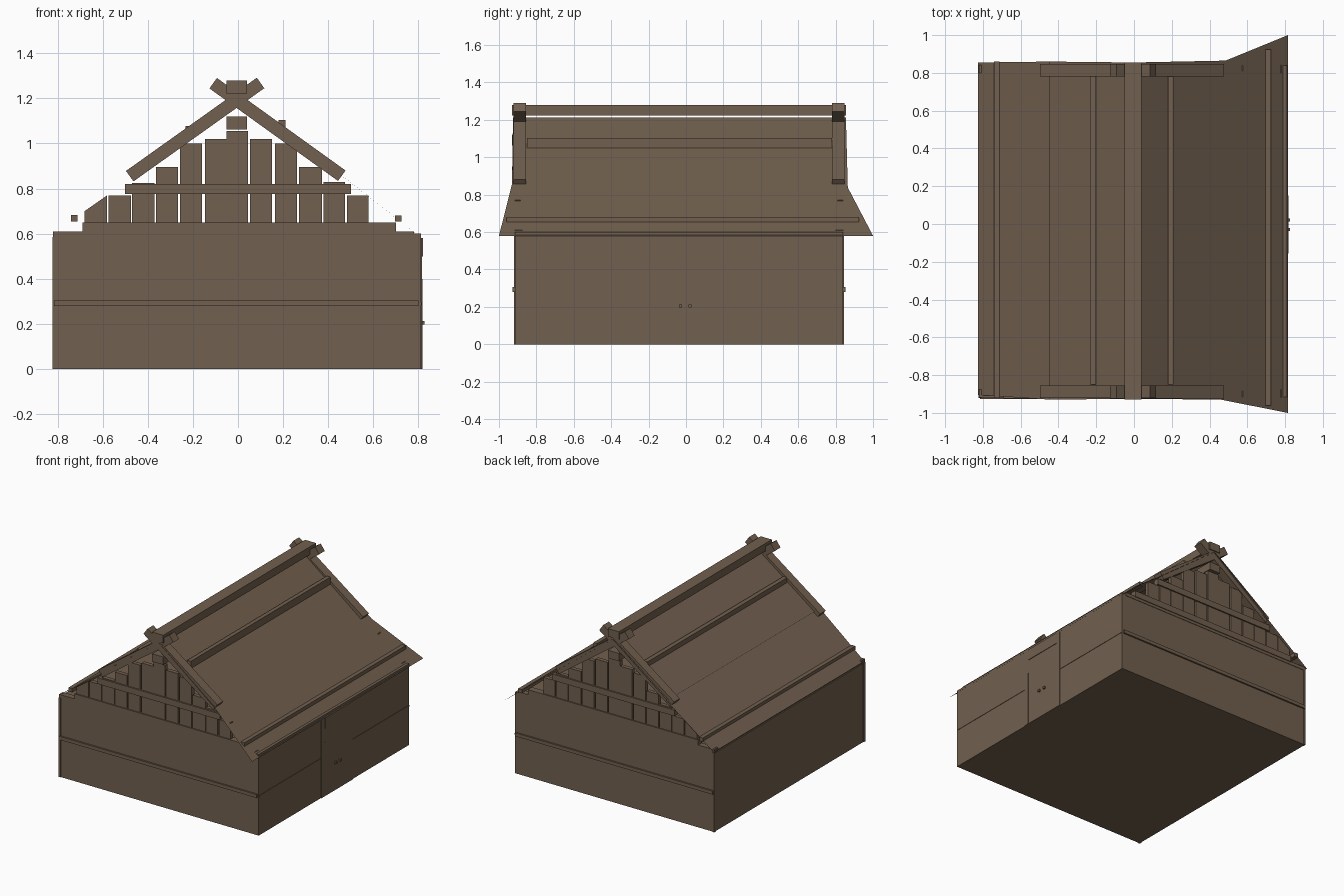
import bpy, bmesh, math
from mathutils import Matrix

brown = bpy.data.materials.new("weathered_brown_wood")
brown.diffuse_color = (0.165, 0.115, 0.077, 1)


def make(name, bm):
    me = bpy.data.meshes.new(name)
    bm.to_mesh(me)
    bm.free()
    me.materials.append(brown)
    ob = bpy.data.objects.new(name, me)
    bpy.context.collection.objects.link(ob)
    return ob


def box(name, x0, x1, y0, y1, z0, z1):
    bm = bmesh.new()
    bmesh.ops.create_cube(bm, size=1)
    for v in bm.verts:
        v.co.x = x1 if v.co.x > 0 else x0
        v.co.y = y1 if v.co.y > 0 else y0
        v.co.z = z1 if v.co.z > 0 else z0
    return make(name, bm)


def sheet(name, pts):
    bm = bmesh.new()
    f = bm.faces.new([bm.verts.new(p) for p in pts])
    f.normal_update()
    if f.normal.z < 0:
        f.normal_flip()
    return make(name, bm)


def rafter(name, xa, za, xb, zb, y0, y1, width):
    # square beam running from a to b in the gable plane
    length = math.hypot(xb - xa, zb - za)
    bm = bmesh.new()
    bmesh.ops.create_cube(bm, size=1)
    m = (Matrix.Translation(((xa + xb) / 2, (y0 + y1) / 2, (za + zb) / 2))
         @ Matrix.Rotation(-math.atan2(zb - za, xb - xa), 4, 'Y')
         @ Matrix.Diagonal((length, y1 - y0, width, 1)))
    bm.transform(m)
    return make(name, bm)


# Walls
box("walls", -0.81, 0.81, -0.915, 0.84, 0, 0.6)
for i, (y0, y1) in enumerate(((-0.92, -0.9), (0.825, 0.845))):
    box(f"corner_post_{i}", -0.822, -0.808, y0, y1, 0, 0.585)
box("left_wall_boards", -0.818, -0.80, -0.91, 0.835, 0, 0.58)

# Right side: doors, lintel, knobs, rails
box("left_door", 0.80, 0.815, -0.19, 0.0, 0, 0.58)
box("right_door", 0.80, 0.815, 0.0, 0.18, 0, 0.58)
box("door_edge_strip", 0.80, 0.818, -0.156, -0.15, 0, 0.4)
box("door_lintel", 0.80, 0.819, -0.15, 0.15, 0.5, 0.58)
for i, y in enumerate((-0.03, 0.022)):
    box(f"door_knob_{i}", 0.81, 0.827, y - 0.008, y + 0.008, 0.197, 0.213)
box("side_rail_front", 0.80, 0.813, -0.91, -0.19, 0.285, 0.295)
box("side_rail_back", 0.80, 0.813, 0.18, 0.84, 0.285, 0.295)

# Gable planks: left edge, right edge, top
planks = [(-0.573, -0.475, 0.77), (-0.47, -0.37, 0.825), (-0.364, -0.267, 0.895),
          (-0.258, -0.16, 1.0), (-0.147, -0.05, 1.02), (-0.05, 0.045, 1.055),
          (0.053, 0.15, 1.02), (0.164, 0.262, 1.0), (0.27, 0.373, 0.895),
          (0.378, 0.475, 0.83), (0.484, 0.578, 0.77)]

# Both gables: s is the outward direction, w the wall plane
for side, s, w in (("front", -1, -0.915), ("back", 1, 0.84)):
    def span(inner, outer):
        return sorted((w + s * inner, w + s * outer))
    for i, (a, b, t) in enumerate(planks):
        box(f"{side}_gable_plank_{i}", a, b, *span(-0.03, 0), 0.6, t)
    end = box(f"{side}_gable_end_plank", -0.68, -0.58, *span(-0.03, 0), 0.6, 0.77)
    for v in end.data.vertices:
        if v.co.x < -0.65 and v.co.z > 0.7:
            v.co.z = 0.70
    box(f"{side}_gable_sill", -0.69, 0.70, *span(-0.04, 0.008), 0.605, 0.65)
    box(f"{side}_wall_plate", -0.82, 0.78, *span(-0.04, 0.003), 0.585, 0.61)
    box(f"{side}_collar_beam", -0.5, 0.5, *span(-0.03, 0.01), 0.775, 0.82)
    box(f"{side}_wall_rail", -0.815, 0.80, *span(-0.02, 0.012), 0.28, 0.305)
    y0, y1 = span(-0.06, 0.008)
    rafter(f"{side}_right_rafter", -0.11, 1.267, 0.46, 0.857, y0, y1, 0.057)
    rafter(f"{side}_left_rafter", 0.10, 1.268, -0.48, 0.855, y0 + 0.001, y1 - 0.001, 0.057)

# Roof sheets, the right one flaring out at the eave
sheet("right_roof", [(0, -0.925, 1.212), (0.46, -0.93, 0.857), (0.815, -1, 0.58),
                     (0.815, 1, 0.58), (0.485, 0.865, 0.838), (0, 0.855, 1.212)])
sheet("left_roof_upper", [(0, -0.925, 1.212), (-0.45, -0.93, 0.882),
                          (-0.45, 0.86, 0.882), (0, 0.855, 1.212)])
sheet("left_roof_lower", [(-0.44, -0.93, 0.88), (-0.825, -0.905, 0.597),
                          (-0.825, 0.855, 0.597), (-0.44, 0.86, 0.88)])

# Ridge and purlins
box("ridge_beam", -0.05, 0.04, -0.93, 0.855, 1.222, 1.28)
box("inner_ridge_purlin", -0.05, 0.04, -0.93, 0.855, 1.062, 1.12)
box("right_upper_purlin", 0.18, 0.21, -0.85, 0.78, 1.05, 1.103)
box("left_upper_purlin", -0.232, -0.2, -0.85, 0.78, 1.03, 1.078)
box("right_lower_purlin", 0.695, 0.725, -0.96, 0.925, 0.653, 0.68)
box("left_lower_purlin", -0.741, -0.711, -0.92, 0.86, 0.653, 0.682)
